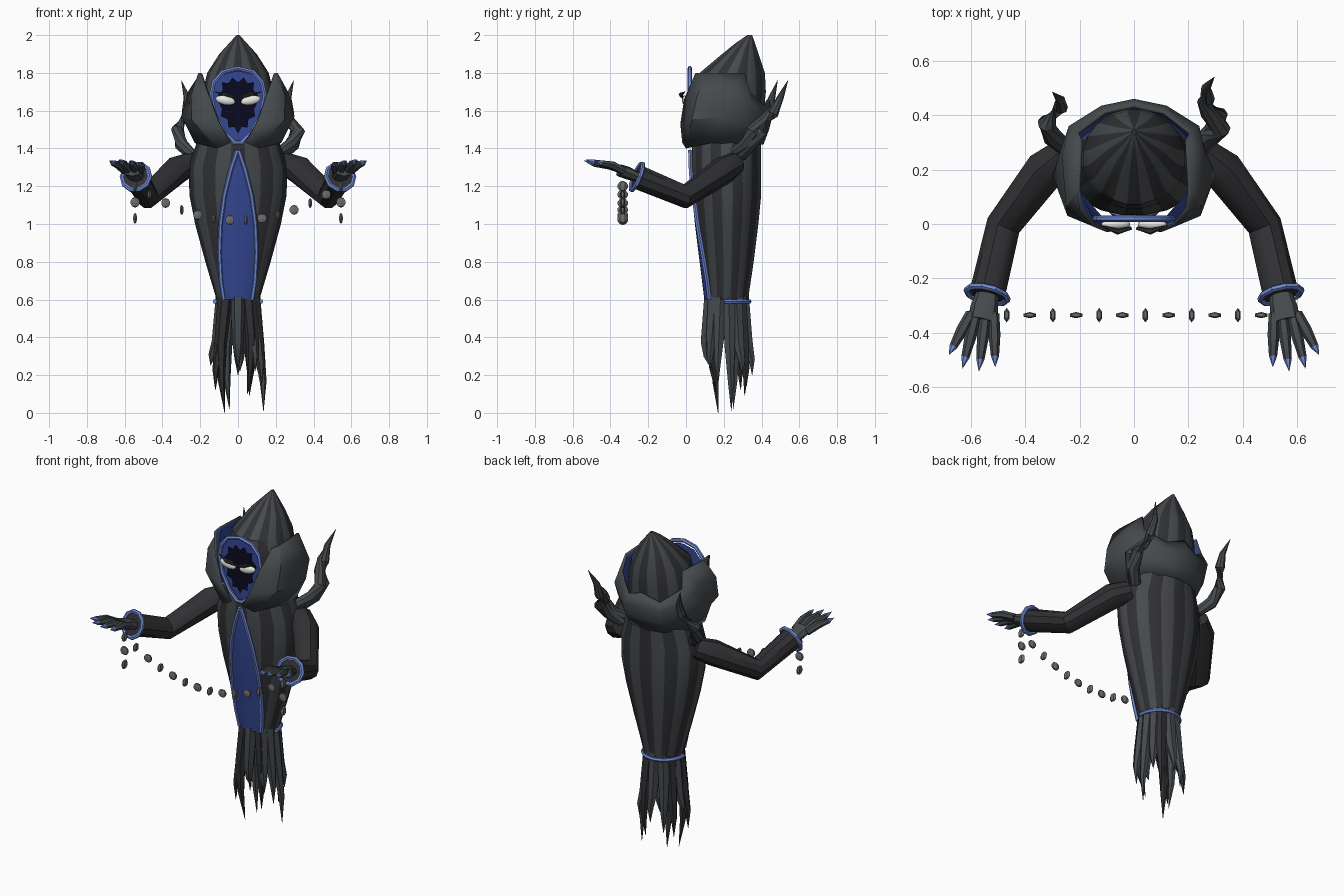
import bpy, bmesh, math, random
from mathutils import Vector

if "Cube" in bpy.data.objects:
    bpy.data.objects.remove(bpy.data.objects["Cube"])

random.seed(4)

def mat(name, r, g, b):
    m = bpy.data.materials.new(name)
    m.diffuse_color = (r, g, b, 1)
    m.use_nodes = True
    m.node_tree.nodes["Principled BSDF"].inputs["Base Color"].default_value = m.diffuse_color
    return m

GREY = mat("slate grey", .06, .068, .074)
DARK = mat("charcoal", .03, .03, .034)
BLUE = mat("royal blue", .035, .065, .30)
PALE = mat("pale blue", .16, .25, .66)
NAVY = mat("night navy", .003, .003, .014)
WHITE = mat("eye white", .8, .8, .77)
BEAD = mat("bead grey", .15, .15, .15)

def finish(name, bm, mats):
    me = bpy.data.meshes.new(name)
    bm.to_mesh(me)
    bm.free()
    for m in mats:
        me.materials.append(m)
    ob = bpy.data.objects.new(name, me)
    bpy.context.collection.objects.link(ob)
    return ob

def loft(name, rings, mats, closed=True, caps=True, rule=None, recalc=True):
    """Skin a list of point rings; rule(ring, column) gives the material index."""
    bm = bmesh.new()
    vs = [[bm.verts.new(p) for p in r] for r in rings]
    n = len(vs[0])
    for i in range(len(vs) - 1):
        for j in range(n if closed else n - 1):
            k = (j + 1) % n
            f = bm.faces.new((vs[i][j], vs[i + 1][j], vs[i + 1][k], vs[i][k]))
            f.material_index = rule(i, j) if rule else 0
    if closed and caps:
        bm.faces.new(vs[0])
        bm.faces.new(vs[-1])
    if recalc:
        bmesh.ops.recalc_face_normals(bm, faces=bm.faces)
    return finish(name, bm, mats)

def tube(name, pts, radii, mats, sides=6, loop=False, flat=1, rule=None):
    """Round (or flattened) tube along points, one radius per point."""
    pts = [Vector(p) for p in pts]
    n, rings = len(pts), []
    for i, p in enumerate(pts):
        a = pts[i - 1] if (i or loop) else p
        b = pts[(i + 1) % n] if (i < n - 1 or loop) else p
        t = (b - a).normalized()
        ref = Vector((0, 0, 1)) if abs(t.z) < .85 or flat != 1 else Vector((0, 1, 0))
        if loop:
            ref = sum(pts, Vector()) / n - p
        u = t.cross(ref).normalized()
        w = u.cross(t)
        rings.append([p + radii[i] * (u * math.cos(c) + w * math.sin(c) * flat)
                      for c in (math.tau * k / sides for k in range(sides))])
    if loop:
        rings.append(rings[0])
    ob = loft(name, rings, mats, caps=not loop, rule=rule)
    return ob

def plate(name, pts, m):
    bm = bmesh.new()
    f = bm.faces.new([bm.verts.new(p) for p in pts])
    f.normal_update()
    if f.normal.y > 0:
        f.normal_flip()
    bmesh.ops.triangulate(bm, faces=bm.faces)
    return finish(name, bm, [m])

def ball(name, loc, scale, m, tilt=0, seg=8, rings=6):
    bm = bmesh.new()
    bmesh.ops.create_uvsphere(bm, u_segments=seg, v_segments=rings, radius=1)
    ob = finish(name, bm, [m])
    ob.location, ob.scale, ob.rotation_euler = loc, scale, (0, tilt, 0)
    return ob

# robe and hood: one striped loft; height, front y, back y, half width
ROBE = [(.60, .105, .33, .115), (.80, .08, .36, .175), (1.0, .055, .385, .23),
        (1.15, .04, .40, .26), (1.30, .03, .40, .265), (1.42, .03, .40, .225),
        (1.55, .05, .41, .20), (1.70, .055, .425, .19), (1.80, .07, .42, .165),
        (1.90, .19, .385, .10), (1.96, .265, .365, .045), (2.0, .325, .35, .008)]

def section(z):
    for a, b in zip(ROBE, ROBE[1:]):
        if z <= b[0]:
            t = (z - a[0]) / (b[0] - a[0])
            f, k, w = (a[i] + t * (b[i] - a[i]) for i in (1, 2, 3))
            return (f + k) / 2, w, (k - f) / 2

N = 20
rings = []
for row in ROBE:
    cy, rx, ry = section(row[0])
    rings.append([(rx * math.sin(a), cy - ry * math.cos(a), row[0])
                  for a in (math.tau * (j - .5) / N for j in range(N))])
loft("robe", rings, [DARK, GREY], rule=lambda i, j: j % 2)

# front panel with pale piping, laid on the robe
PANEL = [(.60, .075), (.70, .09), (.85, .098), (1.0, .092), (1.15, .072), (1.28, .04), (1.39, .004)]

def on_robe(x, z, gap):
    cy, rx, ry = section(z)
    return (x, cy - ry * math.sqrt(max(0, 1 - (x / rx) ** 2)) - gap, z)

loft("front_panel", [[on_robe(w * s / 2, z, .008) for s in range(-2, 3)] for z, w in PANEL],
     [BLUE], closed=False, recalc=False)
for s in (-1, 1):
    tube("panel_piping", [on_robe(s * w, z, .008) for z, w in PANEL], [.012] * 7, [PALE])

# half belt around the back of the hem
tube("hem_band", [(.122 * math.cos(a), .20 + .135 * math.sin(a), .59)
                  for a in (math.pi * k / 12 for k in range(13))], [.012] * 13, [PALE])

# ragged strands under the hem: tip x, y, z
TIPS = [(-.07, .17, 0), (.135, .24, .01), (-.145, .24, .25), (-.12, .15, .12), (-.045, .25, .02),
        (.0, .13, .24), (.05, .16, .10), (.09, .13, .22), (.125, .17, .15), (.06, .31, .09),
        (.0, .35, .20), (-.07, .32, .14), (-.12, .29, .12), (.11, .30, .20), (.01, .24, .22)]
for k, (x, y, z) in enumerate(TIPS):
    v = Vector((x, y - .22))
    d = v.normalized() if v.length > .06 else v / .08
    a = Vector((d.x * .08, .215 + d.y * .085, .62))
    m = Vector((d.x * .11, .215 + d.y * .11, .38 + random.uniform(-.03, .03)))
    tip = Vector((x, y, z))
    low = m.lerp(tip, .55) + Vector((d.x * .01, d.y * .01, 0))
    tube("hem_strand", [a, m, low, tip], [.038, .031, .018, .001], [GREY if k % 3 else DARK])

# wraparound collar: columns from front edge to back, top to bottom
HALF = [[(.20, .05, 1.80), (.15, -.01, 1.66), (.10, -.03, 1.53), (.04, -.02, 1.43)],
        [(.21, .12, 1.80), (.25, .06, 1.68), (.245, .03, 1.55), (.11, .0, 1.40)],
        [(.20, .31, 1.80), (.265, .25, 1.70), (.30, .18, 1.57), (.23, .14, 1.43)],
        [(.21, .34, 1.70), (.24, .36, 1.63), (.25, .31, 1.53), (.21, .28, 1.42)],
        [(.11, .415, 1.62), (.12, .435, 1.56), (.12, .42, 1.49), (.11, .385, 1.42)],
        [(0, .44, 1.66), (0, .46, 1.58), (0, .44, 1.5), (0, .41, 1.42)]]
cols = HALF + [[(-x, y, z) for x, y, z in c] for c in HALF[-2::-1]]
collar = loft("collar", cols, [GREY, BLUE], closed=False, recalc=False)
bm = bmesh.new()
bm.from_mesh(collar.data)
bm.faces.ensure_lookup_table()
if bm.faces[6].normal.x < 0:
    bmesh.ops.reverse_faces(bm, faces=bm.faces)
bm.to_mesh(collar.data)
bm.free()
sol = collar.modifiers.new("thickness", 'SOLIDIFY')
sol.thickness, sol.offset, sol.material_offset = .014, -1, 1

# face opening: pale ring, blue lining, ragged dark face
RIM = [(0, 1.825), (.08, 1.805), (.128, 1.75), (.142, 1.68), (.122, 1.58), (.07, 1.48), (.02, 1.43)]
rim = RIM + [(-x, z) for x, z in RIM[:0:-1]]
tube("face_ring", [(x, .02, z) for x, z in rim], [.012] * len(rim), [PALE], loop=True)
plate("face_lining", [(x * .97, .032, 1.63 + (z - 1.63) * .93) for x, z in rim], BLUE)
JAG = [(0, 1.75), (.03, 1.775), (.05, 1.745), (.085, 1.75), (.08, 1.71), (.115, 1.67), (.085, 1.61),
       (.09, 1.57), (.055, 1.555), (.05, 1.51), (.02, 1.515), (0, 1.48)]
plate("dark_face", [(x, .02, z) for x, z in JAG + [(-x, z) for x, z in JAG[-2:0:-1]]], NAVY)

# eyes and brows
for s in (-1, 1):
    ball("eye", (s * .067, -.002, 1.655), (.056, .02, .025), WHITE, tilt=-s * .2, seg=10)
    tube("brow", [(s * .01, -.015, 1.667), (s * .06, -.028, 1.685), (s * .125, -.005, 1.70)],
         [.006, .011, .002], [DARK])

# wavy horns behind the shoulders: one left, two right
HORNS = [[(-.24, .27, 1.36), (-.30, .32, 1.42), (-.32, .37, 1.50), (-.27, .43, 1.59), (-.27, .455, 1.67), (-.30, .485, 1.76)],
         [(.23, .29, 1.36), (.29, .34, 1.42), (.31, .40, 1.49), (.27, .46, 1.58), (.265, .50, 1.67), (.295, .54, 1.76)],
         [(.22, .26, 1.38), (.28, .32, 1.42), (.32, .35, 1.49), (.27, .41, 1.55), (.25, .45, 1.60), (.265, .485, 1.67)]]
for h in HORNS:
    tube("back_horn", h, [.03, .036, .035, .028, .018, .001], [GREY], sides=8)

# arms, bracelets and clawed hands
for s in (-1, 1):
    P = lambda x, y, z: Vector((s * x, y, z))
    sh, el, wr = P(.325, .20, 1.285), P(.48, -.005, 1.145), P(.54, -.26, 1.25)
    tube("sleeve", [P(.25, .26, 1.32), sh, el, wr], [.06, .075, .064, .066], [DARK], sides=10)
    t = (wr - el).normalized()
    u = t.cross(Vector((0, 0, 1))).normalized()
    w = u.cross(t)
    tube("bracelet", [wr + .077 * (u * math.cos(a) + w * math.sin(a))
                      for a in (math.tau * k / 10 for k in range(10))], [.012] * 10, [PALE], loop=True)
    tube("palm", [wr, P(.55, -.31, 1.27), P(.56, -.355, 1.285)], [.042, .052, .05], [GREY], sides=8, flat=.65)
    for bx, tx, ty, tz in ((.515, .51, -.525, 1.325), (.545, .57, -.54, 1.335),
                           (.58, .63, -.53, 1.34), (.60, .68, -.48, 1.335)):
        a, b = P(bx, -.33, 1.28), P(tx, ty, tz)
        pts = [a, a.lerp(b, .4) + Vector((0, 0, .01)), a.lerp(b, .8), b]
        tube("finger", pts, [.02, .022, .015, .001], [GREY, PALE], rule=lambda i, j: int(i == 2))

# bead chain hanging between the wrists, alternate beads turned
for k in range(12):
    x = -.468 + k * .085
    r = (.028, .012) if k % 2 else (.012, .028)
    ball("chain_bead", (x, -.335, 1.02 + .62 * x * x), (*r, .026), BEAD, seg=6, rings=5)
for s in (-1, 1):
    for k, z in enumerate((1.20, 1.115, 1.03)):
        r = (.012, .028) if k % 2 == 0 else (.028, .012)
        ball("hanging_bead", (s * .545, -.335, z), (*r, .028), BEAD, seg=6, rings=5)

# smooth shading with sharp edges kept
for ob in bpy.context.collection.objects:
    ob.select_set(True)
bpy.context.view_layer.objects.active = collar
bpy.ops.object.shade_smooth_by_angle(angle=math.radians(35))
